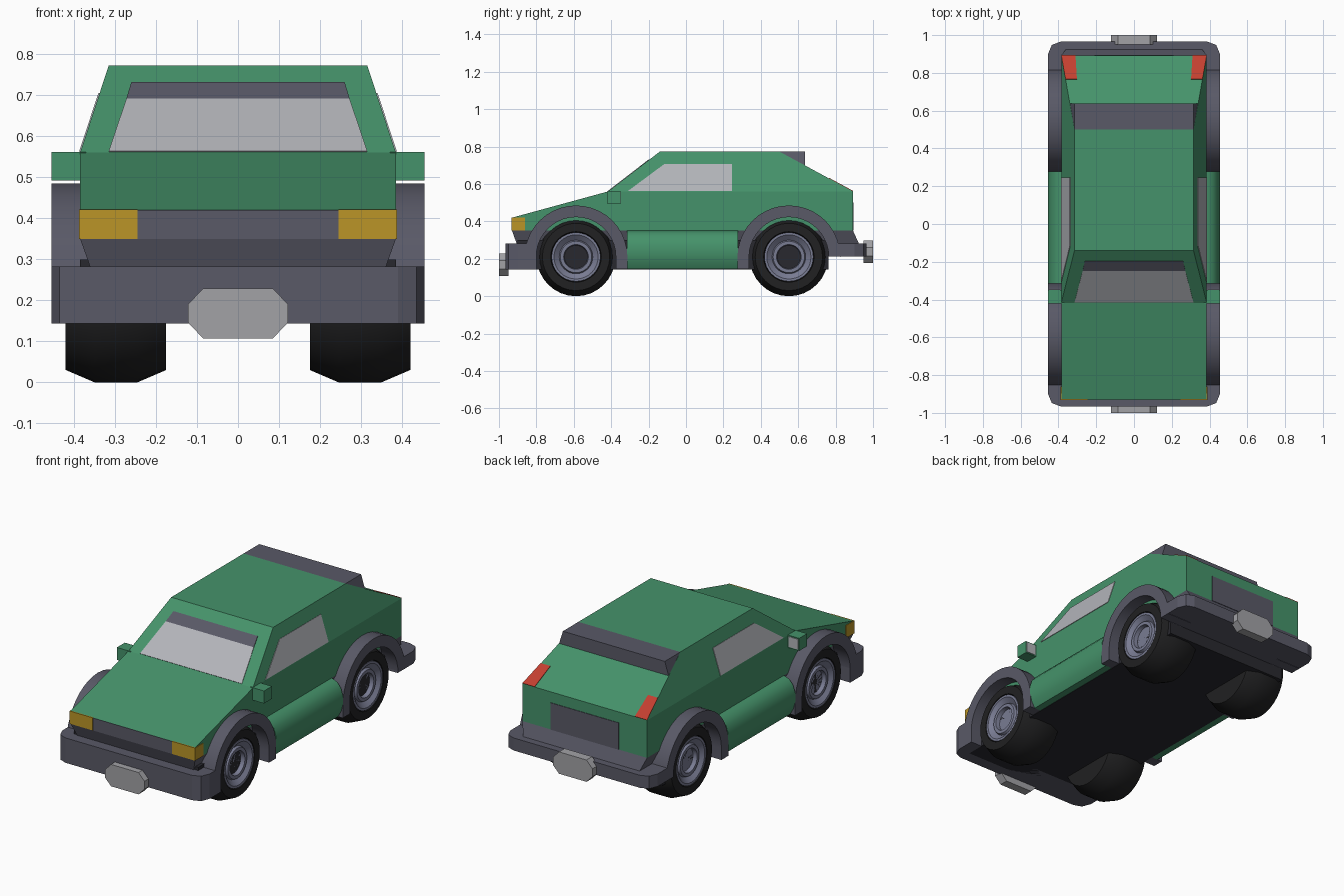
import bpy, bmesh
from math import sin, cos, pi, radians
from mathutils import Vector

if "Cube" in bpy.data.objects:
    bpy.data.objects.remove(bpy.data.objects["Cube"])


def material(name, r, g, b):
    m = bpy.data.materials.new(name)
    m.diffuse_color = (r, g, b, 1)
    m.use_nodes = True
    m.node_tree.nodes["Principled BSDF"].inputs["Base Color"].default_value = m.diffuse_color
    return m


GREEN = material("green_paint", .06, .29, .145)
TRIM = material("dark_trim", .10, .10, .135)
FLOOR = material("underside", .022, .022, .028)
TYRE = material("tyre_rubber", .015, .015, .016)
RIM = material("rim_metal", .19, .20, .29)
GLASS = material("glass", .45, .46, .49)
PLATE = material("plate", .36, .36, .38)
AMBER = material("amber", .50, .30, .02)
RED = material("red", .55, .05, .03)


def make(name, verts, faces, mat, smooth=False):
    bm = bmesh.new()
    vs = [bm.verts.new(v) for v in verts]
    for f in faces:
        bm.faces.new([vs[i] for i in f])
    bmesh.ops.recalc_face_normals(bm, faces=bm.faces)
    me = bpy.data.meshes.new(name)
    bm.to_mesh(me)
    bm.free()
    ob = bpy.data.objects.new(name, me)
    bpy.context.collection.objects.link(ob)
    me.materials.append(mat)
    if smooth:
        bpy.ops.object.select_all(action='DESELECT')
        ob.select_set(True)
        bpy.context.view_layer.objects.active = ob
        bpy.ops.object.shade_smooth_by_angle(angle=radians(35))
    return ob


def loft(name, a, b, mat, smooth=False):
    """Closed solid between two matching outlines."""
    n = len(a)
    faces = [list(range(n)), list(range(n, 2 * n))]
    faces += [(i, (i + 1) % n, n + (i + 1) % n, n + i) for i in range(n)]
    return make(name, list(a) + list(b), faces, mat, smooth)


def rect(x, y0, y1, z):
    return [(-x, y0, z), (x, y0, z), (x, y1, z), (-x, y1, z)]


def box(name, x0, x1, y0, y1, z0, z1, mat):
    a, b = ([(x0, y0, z), (x1, y0, z), (x1, y1, z), (x0, y1, z)] for z in (z0, z1))
    return loft(name, a, b, mat)


def panel(name, pts, out, mat):
    """Thin plate lying on a body face, raised towards 'out'."""
    p = [Vector(v) for v in pts]
    n = (p[1] - p[0]).cross(p[2] - p[0]).normalized()
    if n.dot(Vector(out)) < 0:
        n = -n
    return loft(name, [v - n * .003 for v in p], [v + n * .003 for v in p], mat)


# Body shell: wedge lower body and tapered cabin
W, R, BELT, ROOF = .385, .315, .56, .773
side = [(W, -.93, .35), (W, -.93, .42), (W, -.417, BELT), (W, .893, BELT),
        (W, .893, .35), (R, -.14, ROOF), (R, .50, ROOF)]
verts = side + [(-x, y, z) for x, y, z in side]
faces = [[i + o for i in f] for o in (0, 7) for f in ((0, 1, 2, 3, 4), (2, 3, 6, 5))]
faces += [(i, j, j + 7, i + 7) for i, j in ((0, 1), (1, 2), (2, 5), (5, 6), (6, 3), (3, 4), (4, 0))]
make("body_shell", verts, faces, GREEN)


def side_x(z):
    return W - (W - R) * (z - BELT) / (ROOF - BELT)


def shield_y(z):
    return -.417 + .277 * (z - BELT) / (ROOF - BELT)


def hatch_z(y):
    return BELT + (ROOF - BELT) * (.893 - y) / .393


# Windscreen and its dark top band
for name, z0, z1, x0, x1, mat in (("windscreen", .562, .69, .315, .272, GLASS),
                                  ("windscreen_band", .69, .73, .272, .26, TRIM)):
    y0, y1 = shield_y(z0), shield_y(z1)
    panel(name, [(-x0, y0, z0), (x0, y0, z0), (x1, y1, z1), (-x1, y1, z1)], (0, -1, 1), mat)

# Rear spoiler lip, flush with the cabin sides
spoiler = []
for s in (-1, 1):
    spoiler.append([(s * R, .50, ROOF), (s * R, .637, ROOF),
                    (s * side_x(.70), .637, hatch_z(.637) - .002)])
loft("spoiler", *spoiler, TRIM)

# Rear panel and front grille
panel("rear_panel", [(-.21, .893, .35), (.21, .893, .35), (.21, .893, .50), (-.21, .893, .50)], (0, 1, 0), TRIM)
box("grille", -.245, .245, -.932, -.88, .35, .42, TRIM)

# Lower trim skirt and floor
loft("lower_skirt", rect(W, -.93, .893, .35), rect(.36, -.905, .925, .28), TRIM)
box("floor", -.385, .385, -.90, .762, .143, .30, FLOOR)


# Bumpers with rounded corners
def bumper(name, s, inner, z0, z1):
    half = [(.455, inner), (.455, .90), (.435, .948), (.39, .965)]
    xy = half + [(-x, y) for x, y in reversed(half)]
    loft(name, *([(x, s * y, z) for x, y in xy] for z in (z0, z1)), TRIM)


bumper("front_bumper", -1, .80, .143, .282)
bumper("rear_bumper", 1, .762, .212, .282)

# Octagonal plates
for name, y0, y1, zc in (("front_plate", -1, -.95, .168), ("rear_plate", 1, .95, .238)):
    octo = [(.122, .022), (.085, .061), (-.085, .061), (-.122, .022),
            (-.122, -.022), (-.085, -.061), (.085, -.061), (.122, -.022)]
    loft(name, *([(x, y, zc + z) for x, z in octo] for y in (y0, y1)), PLATE)


# Wheel arch: half ring with short legs
def arch(name, s, yc, front_leg, rear_leg):
    zc, steps = .21, 20
    ring = []
    for r, order in ((.275, range(steps + 1)), (.213, range(steps, -1, -1))):
        pts = [(yc + r * cos(pi * i / steps), zc + r * sin(pi * i / steps)) for i in order]
        legs = [(yc + r, rear_leg), (yc - r, front_leg)]
        if r < .25:
            legs.reverse()
        ring += [legs[0]] + pts + [legs[1]]
    loft(name, *([(s * x, y, z) for y, z in ring] for x in (.30, .455)), TRIM, True)


# Spun wheel parts around the axle
def spin(name, s, yc, profile, mat, seg=32):
    n = len(profile)
    vs = [(s * x, yc + r * cos(2 * pi * k / seg), .21 + r * sin(2 * pi * k / seg))
          for k in range(seg) for r, x in profile]
    fs = [(k * n + i, k * n + i + 1, (k + 1) % seg * n + i + 1, (k + 1) % seg * n + i)
          for k in range(seg) for i in range(n - 1)]
    fs += [[k * n + e for k in range(seg)] for e in (0, n - 1)]
    make(name, vs, fs, mat, True)


tyre = [(.09, .175), (.18, .175), (.21, .245), (.21, .35), (.18, .42), (.135, .42), (.128, .36)]
rim = [(.131, .36), (.131, .418), (.118, .418), (.09, .395), (.084, .408), (.066, .408), (.062, .385), (.02, .385)]

for s, tag in ((1, "right"), (-1, "left")):
    for yc, end in ((-.588, "front"), (.55, "rear")):
        arch(f"{end}_{tag}_arch", s, yc, .145, .145 if end == "front" else .212)
        spin(f"{end}_{tag}_tyre", s, yc, tyre, TYRE)
        spin(f"{end}_{tag}_rim", s, yc, rim, RIM)
    # Rounded sill between the arches
    sill = [(.30, .35), (.385, .35), (.418, .338), (.442, .31), (.455, .27),
            (.455, .22), (.445, .18), (.425, .145), (.30, .145)]
    loft(f"{tag}_sill", *([(s * x, y, z) for x, z in sill] for y in (-.315, .277)), GREEN, True)
    # Side window
    panel(f"{tag}_window", [(s * side_x(z), y, z) for y, z in
                            ((-.31, .562), (.247, .562), (.247, .705), (-.117, .705))], (s, 0, 0), GLASS)
    # Headlight wrapping the corner, tail light on the hatch
    box(f"{tag}_headlight", s * .245, s * .388, -.933, -.86, .35, .421, AMBER)
    panel(f"{tag}_tail_light", [(s * x, y, hatch_z(y)) for x, y in
                                ((.31, .893), (.385, .893), (.362, .765), (.302, .765))], (0, 1, 1), RED)
    # Mirror housing and glass
    box(f"{tag}_mirror", s * .37, s * .455, -.42, -.35, .492, .562, GREEN)
    box(f"{tag}_mirror_glass", s * .392, s * .449, -.352, -.347, .498, .556, GLASS)
